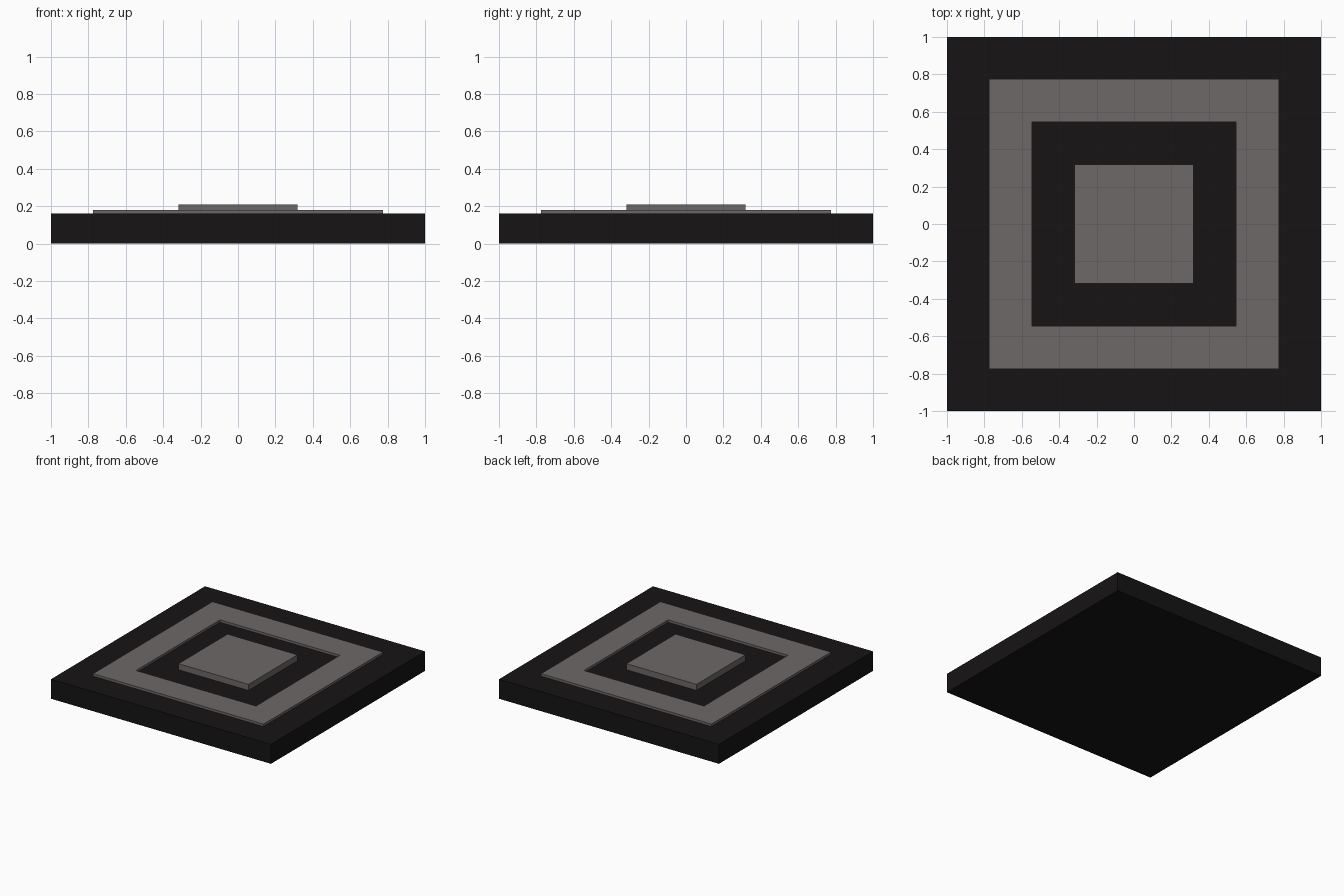
import bpy, bmesh

if "Cube" in bpy.data.objects:
    bpy.data.objects.remove(bpy.data.objects["Cube"])

BASE_TOP = 0.16


def material(name, color):
    mat = bpy.data.materials.new(name)
    mat.diffuse_color = (*color, 1)
    mat.use_nodes = True
    mat.node_tree.nodes["Principled BSDF"].inputs["Base Color"].default_value = mat.diffuse_color
    return mat


def finish(name, bm, mat):
    bmesh.ops.recalc_face_normals(bm, faces=bm.faces)
    mesh = bpy.data.meshes.new(name)
    bm.to_mesh(mesh)
    bm.free()
    mesh.materials.append(mat)
    obj = bpy.data.objects.new(name, mesh)
    bpy.context.collection.objects.link(obj)


def slab(name, half, z0, z1, mat):
    bm = bmesh.new()
    bmesh.ops.create_cube(bm, size=1)
    bmesh.ops.scale(bm, vec=(2 * half, 2 * half, z1 - z0), verts=bm.verts)
    bmesh.ops.translate(bm, vec=(0, 0, (z0 + z1) / 2), verts=bm.verts)
    finish(name, bm, mat)


def square_ring(name, outer, inner, z0, z1, mat):
    # rectangular cross-section swept around the four corners
    profile = [(outer, z0), (outer, z1), (inner, z1), (inner, z0)]
    corners = [(-1, -1), (1, -1), (1, 1), (-1, 1)]
    bm = bmesh.new()
    loops = [[bm.verts.new((sx * r, sy * r, z)) for r, z in profile]
             for sx, sy in corners]
    for i in range(4):
        a, b = loops[i], loops[(i + 1) % 4]
        for j in range(4):
            k = (j + 1) % 4
            bm.faces.new((a[j], b[j], b[k], a[k]))
    finish(name, bm, mat)


black = material("black", (0.008, 0.007, 0.007))
grey = material("warm_grey", (0.15, 0.14, 0.135))

# Base plate, raised square ring and centre pad
slab("base_plate", 1.0, 0, BASE_TOP, black)
square_ring("raised_ring", 0.775, 0.545, BASE_TOP, 0.18, grey)
slab("centre_pad", 0.318, BASE_TOP, 0.21, grey)
